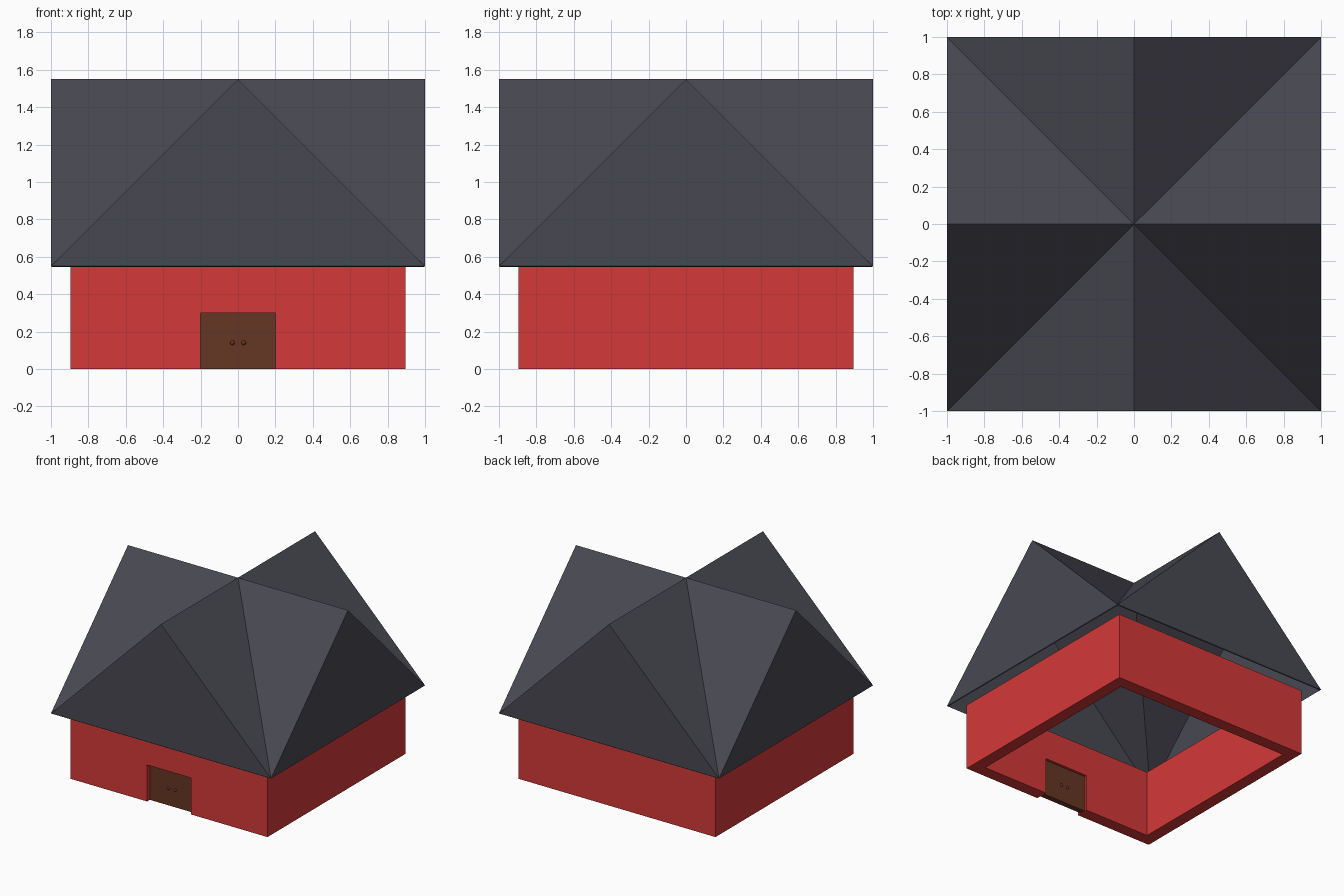
import bpy, bmesh, math
from mathutils import Vector

cube = bpy.data.objects.get("Cube")
if cube:
    bpy.data.objects.remove(cube, do_unlink=True)

WALL, THICK, EAVE, RISE = 0.895, 0.1, 0.55, 1.0
DOOR_W, DOOR_H = 0.4, 0.3


def material(name, rgb):
    mat = bpy.data.materials.new(name)
    mat.use_nodes = True
    mat.diffuse_color = (*rgb, 1)
    mat.node_tree.nodes["Principled BSDF"].inputs["Base Color"].default_value = (*rgb, 1)
    return mat


red = material("barn_red", (0.66, 0.04, 0.04))
slate = material("dark_slate", (0.064, 0.064, 0.084))
brown = material("door_brown", (0.13, 0.037, 0.016))


def finish(name, bm, mat):
    bmesh.ops.recalc_face_normals(bm, faces=bm.faces)
    mesh = bpy.data.meshes.new(name)
    bm.to_mesh(mesh)
    bm.free()
    mesh.materials.append(mat)
    obj = bpy.data.objects.new(name, mesh)
    bpy.context.collection.objects.link(obj)
    return obj


def box(name, low, high, mat):
    bm = bmesh.new()
    bmesh.ops.create_cube(bm, size=1)
    low, high = Vector(low), Vector(high)
    bmesh.ops.scale(bm, vec=high - low, verts=bm.verts)
    bmesh.ops.translate(bm, vec=(low + high) / 2, verts=bm.verts)
    return finish(name, bm, mat)


def apply_modifiers(obj):
    bpy.context.view_layer.objects.active = obj
    for mod in list(obj.modifiers):
        bpy.ops.object.modifier_apply(modifier=mod.name)


# Hollow square walls, open at top and bottom, with a doorway in front
walls = box("walls", (-WALL, -WALL, 0), (WALL, WALL, EAVE), red)
inner = WALL - THICK
cutters = [
    box("room_cutter", (-inner, -inner, -1), (inner, inner, 1), red),
    box("doorway_cutter", (-DOOR_W / 2, -1, -1), (DOOR_W / 2, -0.5, DOOR_H), red),
]
for cutter in cutters:
    cutter.hide_render = True
    mod = walls.modifiers.new("cut", "BOOLEAN")
    mod.operation = "DIFFERENCE"
    mod.solver = "EXACT"
    mod.object = cutter
apply_modifiers(walls)
for cutter in cutters:
    bpy.data.objects.remove(cutter, do_unlink=True)

# Cross-gabled roof: each quarter has one gable and two slopes meeting at valleys
bm = bmesh.new()
centre = bm.verts.new((0, 0, EAVE + RISE))
corners, peaks = [], []
for i in range(4):
    a = i * math.pi / 2
    c, s = round(math.cos(a)), round(math.sin(a))
    peaks.append(bm.verts.new((c, s, EAVE + RISE)))
    corners.append(bm.verts.new((c - s, s + c, EAVE)))
for i in range(4):
    before, peak, after = corners[i - 1], peaks[i], corners[i]
    bm.faces.new((before, after, peak))
    bm.faces.new((peak, after, centre))
    bm.faces.new((before, peak, centre))
roof = finish("roof", bm, slate)
shell = roof.modifiers.new("shell", "SOLIDIFY")
shell.thickness = 0.01
shell.offset = -1
apply_modifiers(roof)

# Double door set into the doorway, with a round knob on both faces of each leaf
FRONT, BACK = -0.86, -0.815
for side, label in ((1, "left"), (-1, "right")):
    edges = sorted((0, side * DOOR_W / 2))
    box(label + "_door", (edges[0], FRONT, 0), (edges[1], BACK, DOOR_H), brown)
    for y, face in ((FRONT, "outer"), (BACK, "inner")):
        bm = bmesh.new()
        bmesh.ops.create_uvsphere(bm, u_segments=16, v_segments=8, radius=0.012)
        bmesh.ops.translate(bm, vec=(side * 0.03, y, 0.14), verts=bm.verts)
        knob = finish(f"{label}_{face}_knob", bm, brown)
        knob.data.shade_smooth()
